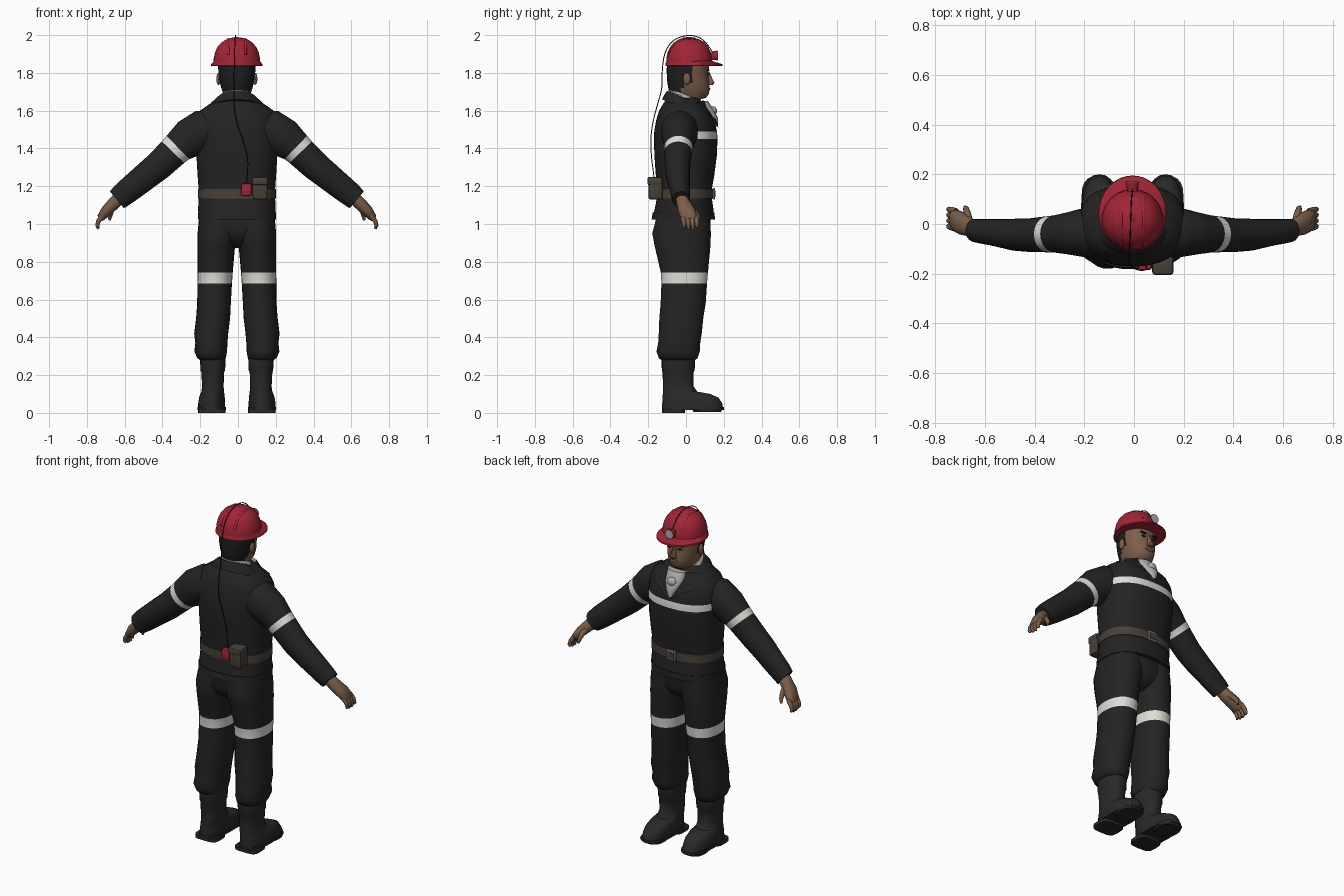
import bpy, bmesh, math
from mathutils import Vector

XC = -0.006  # body centre line


def colour(name, r, g, b):
    m = bpy.data.materials.new(name)
    m.diffuse_color = (r, g, b, 1)
    return m


CLOTH = colour("black cloth", 0.017, 0.017, 0.018)
BOOT = colour("boot rubber", 0.022, 0.022, 0.023)
RED = colour("helmet red", 0.36, 0.018, 0.035)
WHITE = colour("reflective white", 0.72, 0.72, 0.67)
SKIN = colour("skin", 0.2, 0.112, 0.066)
HAIR = colour("dark hair", 0.014, 0.013, 0.013)
BELT = colour("brown leather", 0.065, 0.052, 0.041)
SCARF = colour("grey scarf", 0.42, 0.42, 0.42)
METAL = colour("dull metal", 0.18, 0.18, 0.18)


def finish(name, bm, mats, angle=40):
    bmesh.ops.recalc_face_normals(bm, faces=bm.faces)
    me = bpy.data.meshes.new(name)
    bm.to_mesh(me)
    bm.free()
    for m in mats:
        me.materials.append(m)
    ob = bpy.data.objects.new(name, me)
    ob.location.x = XC
    bpy.context.collection.objects.link(ob)
    bpy.ops.object.select_all(action='DESELECT')
    ob.select_set(True)
    bpy.context.view_layer.objects.active = ob
    bpy.ops.object.shade_smooth_by_angle(angle=math.radians(angle))
    return ob


def R(z, x0, x1, y0, y1, pitch=0):
    """Level ring from its extents."""
    return ((x0 + x1) / 2, (y0 + y1) / 2, z, (x1 - x0) / 2, (y1 - y0) / 2, 0, pitch)


def loft(name, rings, mats, n=24, p=2.0, s=1, rule=None, angle=40):
    """Skin rings (x, y, z, a, b, tilt, pitch); s mirrors; rule(segment, centre) gives the colour."""
    bm = bmesh.new()
    loops = []
    for x, y, z, a, b, tilt, pitch in rings:
        t, q = math.radians(tilt), math.radians(pitch)
        u = Vector((math.cos(t), 0, math.sin(t)))
        v = Vector((0, math.cos(q), -math.sin(q)))
        loop = []
        for i in range(n):
            c, d = math.cos(2 * math.pi * i / n), math.sin(2 * math.pi * i / n)
            c = math.copysign(abs(c) ** (2 / p), c)
            d = math.copysign(abs(d) ** (2 / p), d)
            w = Vector((x, y, z)) + u * (a * c) + v * (b * d)
            loop.append(bm.verts.new((w.x * s, w.y, w.z)))
        loops.append(loop)
    for k in range(len(loops) - 1):
        A, B = loops[k], loops[k + 1]
        for i in range(n):
            j = (i + 1) % n
            f = bm.faces.new((A[i], A[j], B[j], B[i]))
            if rule:
                f.material_index = rule(k, f.calc_center_median())
    bm.faces.new(loops[0])
    bm.faces.new(loops[-1])
    return finish(name, bm, mats, angle)


def box(name, c, size, mat, bevel=0.006):
    bm = bmesh.new()
    bmesh.ops.create_cube(bm, size=1)
    for v in bm.verts:
        v.co = Vector([v.co[i] * size[i] + c[i] for i in range(3)])
    if bevel:
        bmesh.ops.bevel(bm, geom=bm.edges[:], offset=bevel, segments=2, affect='EDGES', profile=0.5)
    return finish(name, bm, [mat])


def ball(name, c, r, mat):
    bm = bmesh.new()
    bmesh.ops.create_uvsphere(bm, u_segments=14, v_segments=8, radius=1)
    for v in bm.verts:
        v.co = Vector([v.co[i] * r[i] + c[i] for i in range(3)])
    return finish(name, bm, [mat])


def tube(name, pts, mat, kind='POLY'):
    """Round tube along points (x, y, z, radius)."""
    cu = bpy.data.curves.new(name, 'CURVE')
    cu.dimensions = '3D'
    cu.bevel_depth = 1
    cu.bevel_resolution = 2
    cu.use_fill_caps = True
    sp = cu.splines.new(kind)
    sp.points.add(len(pts) - 1)
    for q, (x, y, z, r) in zip(sp.points, pts):
        q.co = (x, y, z, 1)
        q.radius = r
    if kind == 'NURBS':
        sp.use_endpoint_u = True
        sp.order_u = 3
    sp.use_smooth = True
    cu.materials.append(mat)
    ob = bpy.data.objects.new(name, cu)
    ob.location.x = XC
    bpy.context.collection.objects.link(ob)


# Jacket with chest stripe on its front half
jacket = [(1.03, .203, -.178, .150), (1.08, .205, -.165, .145), (1.13, .203, -.156, .138),
          (1.19, .203, -.154, .138), (1.26, .208, -.160, .150), (1.36, .214, -.167, .163),
          (1.45, .216, -.170, .167), (1.49, .217, -.168, .164), (1.55, .214, -.158, .150),
          (1.60, .195, -.142, .125), (1.635, .145, -.122, .095), (1.67, .08, -.095, .065)]
loft("jacket", [R(z, -a, a, y0, y1) for z, a, y0, y1 in jacket], [CLOTH, WHITE], 40, 2.35,
     rule=lambda k, c: int(k == 6 and c.y > 0.05))
loft("jacket_hem", [R(1.06, -.207, .207, -.176, .151), R(1.025, -.206, .206, -.182, .153)], [CLOTH], 40, 2.35)

# Belt, buckle and gear on the back
loft("belt", [R(z, -.207, .207, -.161, .144) for z in (1.135, 1.185)], [BELT], 40, 2.35)
box("buckle", (0, .147, 1.16), (.062, .012, .06), METAL, .003)
box("buckle_inset", (0, .152, 1.16), (.04, .008, .036), BELT, 0)
box("pouch", (.122, -.162, 1.19), (.08, .075, .12), BELT, .012)
box("pouch_flap", (.122, -.166, 1.227), (.086, .078, .045), BELT, .012)
box("battery_box", (.05, -.162, 1.182), (.054, .045, .066), RED, .008)

# Collar, lapels and scarf
loft("collar", [R(1.612, -.145, .145, -.135, .115, 22), R(1.632, -.14, .14, -.128, .108, 22),
                R(1.668, -.1, .1, -.108, .09, 22)], [CLOTH], 28)
loft("scarf_wrap", [R(1.63, -.09, .09, -.1, .095, 22), R(1.672, -.087, .087, -.1, .09, 22),
                    R(1.685, -.075, .075, -.088, .08, 22)], [SCARF], 24)
loft("scarf_front", [R(1.515, -.012, .012, .145, .17), R(1.56, -.036, .036, .115, .17),
                     R(1.60, -.055, .055, .08, .152), R(1.65, -.068, .068, .03, .118)], [SCARF], 14)
ball("scarf_knot", (0, .142, 1.598), (.03, .022, .026), SCARF)
for s in (-1, 1):
    bm = bmesh.new()
    pts = [(.06, .095, 1.655), (.125, .05, 1.645), (.135, .125, 1.575), (.075, .158, 1.555), (.014, .172, 1.51)]
    f = bm.faces.new([bm.verts.new((x * s, y, z)) for x, y, z in pts])
    bmesh.ops.solidify(bm, geom=[f], thickness=.01)
    finish("lapel", bm, [CLOTH], 30)

# Pelvis joining the trouser legs
loft("pelvis", [R(.872, -.03, .03, -.08, .06), R(.91, -.12, .12, -.14, .11), R(.96, -.19, .19, -.17, .128),
                R(1.06, -.197, .197, -.155, .13)], [CLOTH], 28, 2.4)

for s in (-1, 1):
    # Trouser leg with stripe above the knee
    leg = [(1.06, -.02, .198, -.15, .125), (.95, -.01, .208, -.18, .133), (.88, .01, .208, -.166, .13),
           (.742, .022, .208, -.134, .117), (.685, .026, .209, -.131, .112), (.58, .032, .21, -.135, .105),
           (.50, .036, .216, -.142, .092), (.42, .046, .226, -.145, .084), (.37, .05, .22, -.148, .076),
           (.325, .052, .225, -.157, .074), (.29, .058, .21, -.145, .062), (.28, .07, .195, -.13, .05)]
    loft("trouser_leg", [R(*r) for r in leg], [CLOTH, WHITE], 26, 2.2, s, lambda k, c: int(k == 3))

    # Boot, sole and heel
    boot = [(.29, .06, .196, -.13, .048), (.225, .062, .192, -.128, .046), (.215, .068, .188, -.124, .04),
            (.14, .07, .184, -.122, .04), (.112, .068, .188, -.122, .06), (.1, .066, .194, -.123, .13),
            (.08, .064, .2, -.124, .172), (.05, .062, .205, -.126, .192), (.025, .062, .205, -.126, .196)]
    loft("boot", [R(*r) for r in boot], [BOOT], 24, 2.3, s)
    loft("boot_sole", [R(.03, .058, .208, -.128, .2), R(.016, .058, .208, -.128, .2)], [BOOT], 24, 2.5, s)
    loft("boot_heel", [R(.02, .06, .205, -.128, -.005), R(0, .06, .205, -.128, -.005)], [BOOT], 20, 4, s)
    loft("boot_tread", [R(.02, .065, .205, .03, .195), R(.006, .07, .2, .04, .185)], [BOOT], 20, 2.5, s)

    # Sleeve with reflective band
    arm = [(.13, -.03, 1.495, .105, .1, 86, 0), (.19, -.034, 1.488, .114, .1, 76, 0),
           (.255, -.037, 1.452, .104, .086, 58, 0), (.312, -.04, 1.405, .086, .075, 46, 0),
           (.338, -.041, 1.38, .082, .073, 44, 0), (.42, -.045, 1.303, .077, .067, 46, 0),
           (.48, -.043, 1.255, .073, .064, 49, 0), (.56, -.034, 1.19, .068, .054, 50, 0),
           (.605, -.03, 1.154, .064, .05, 50, 0), (.635, -.026, 1.128, .058, .047, 50, 0)]
    loft("sleeve", arm, [CLOTH, WHITE], 20, 2, s, lambda k, c: int(k == 3))

    # Hand, fingers and thumb
    loft("palm", [(.615, -.026, 1.145, .032, .03, 50, 0), (.65, -.014, 1.11, .034, .037, 45, 0),
                  (.69, .004, 1.07, .03, .047, 40, 0), (.718, .016, 1.035, .022, .044, 30, 0),
                  (.724, .018, 1.022, .012, .036, 30, 0)], [SKIN], 14, 2.2, s)
    for i in range(4):
        y = -.018 + i * .023
        tip = .97 + .008 * abs(i - 1.5)
        tube("finger", [(.71 * s, y, 1.045, .013), (.733 * s, y + .006, 1.015, .0125),
                        (.739 * s, y + .008, .992, .011), (.733 * s, y + .009, tip, .007)], SKIN)
    tube("thumb", [(.655 * s, .0, 1.1, .016), (.664 * s, .04, 1.072, .015),
                   (.67 * s, .062, 1.045, .012), (.674 * s, .068, 1.02, .007)], SKIN)

    # Ears, eyes, brows
    ball("ear", (.097 * s, .005, 1.768), (.012, .02, .032), SKIN)
    ball("eye", (.036 * s, .118, 1.792), (.014, .006, .005), HAIR)
    box("eyebrow", (.038 * s, .118, 1.813), (.036, .012, .008), HAIR, .002)

# Head with hair at the back and sides
head = [(1.60, .068, -.075, .05), (1.655, .07, -.08, .06), (1.668, .06, -.084, .106), (1.69, .073, -.088, .122),
        (1.72, .083, -.094, .125), (1.75, .09, -.099, .124), (1.775, .094, -.101, .119), (1.80, .097, -.102, .118),
        (1.825, .099, -.102, .123), (1.86, .1, -.1, .12), (1.92, .085, -.08, .1)]
loft("head", [R(z, -a, a, y0, y1) for z, a, y0, y1 in head], [SKIN, HAIR], 32, 2.15,
     rule=lambda k, c: int(c.z > 1.68 and c.y < (-.02 if c.z < 1.76 else .035)))
loft("nose", [R(1.735, -.018, .018, .11, .142), R(1.748, -.017, .017, .11, .151), R(1.775, -.011, .011, .105, .138),
              R(1.805, -.009, .009, .1, .125)], [SKIN], 10)
ball("mouth", (0, .121, 1.715), (.028, .008, .007), SKIN)

# Helmet: brim, dome and crown ridges
loft("helmet_brim", [R(1.836, -.128, .128, -.104, .184), R(1.838, -.137, .137, -.11, .195),
                     R(1.846, -.136, .136, -.109, .193), R(1.862, -.122, .122, -.104, .142)], [RED], 40)
dome = [(1.845, 1.0), (1.88, .985), (1.91, .93), (1.938, .82), (1.96, .67), (1.976, .47), (1.985, .26), (1.988, .08)]
loft("helmet_dome", [R(z, -.124 * k, .124 * k, .016 - .121 * k, .016 + .124 * k) for z, k in dome], [RED], 40)
for x in (-.045, 0, .045):
    h = 1.991 - 3.2 * x * x
    tube("helmet_ridge", [(x, .016 + .108 * math.cos(a), 1.868 + (h - 1.876) * math.sin(a), .008)
                          for a in [math.pi * i / 12 for i in range(1, 12)]], RED)

# Head lamp
box("lamp_bracket", (0, .137, 1.888), (.04, .03, .04), RED, .005)
for name, y0, y1, r, m in (("lamp_body", .138, .166, .027, RED), ("lamp_glass", .164, .17, .026, SCARF)):
    loft(name, [(0, y0, 1.892, r * .8, r * .8, 0, 90), (0, y1, 1.892, r, r, 0, 90)], [m], 18)

# Lamp cord over the helmet and down the back
tube("lamp_cord", [(x, y, z, .0025) for x, y, z in (
    (0, .14, 1.91), (-.004, .11, 1.96), (-.006, .06, 1.995), (-.008, 0, 2.0), (-.01, -.07, 1.975),
    (-.012, -.115, 1.91), (-.014, -.128, 1.80), (-.016, -.125, 1.72), (-.015, -.155, 1.62), (0, -.178, 1.53),
    (.035, -.188, 1.44), (.06, -.182, 1.34), (.055, -.17, 1.26), (.05, -.165, 1.2))], HAIR, 'NURBS')
